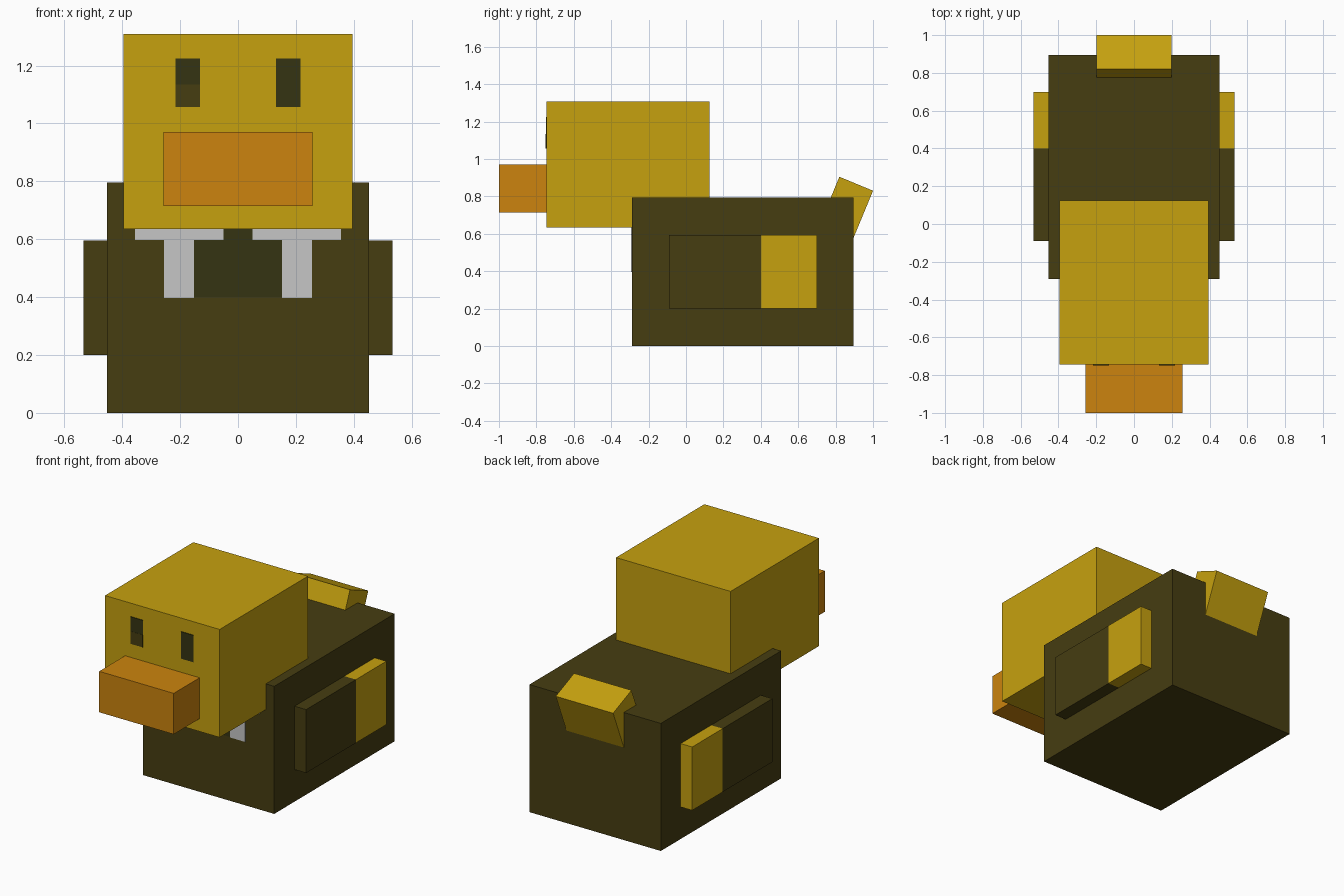
import bpy, bmesh, math
from mathutils import Matrix, Vector

cube = bpy.data.objects.get("Cube")
if cube:
    bpy.data.objects.remove(cube, do_unlink=True)


def make_material(name, rgb):
    """Flat material from 0-255 display values, stored as linear."""
    def lin(c):
        c /= 255
        return c / 12.92 if c <= 0.04045 else ((c + 0.055) / 1.055) ** 2.4
    color = (*[lin(c) for c in rgb], 1)
    mat = bpy.data.materials.new(name)
    mat.diffuse_color = color
    mat.use_nodes = True
    bsdf = next(n for n in mat.node_tree.nodes if n.type == 'BSDF_PRINCIPLED')
    bsdf.inputs["Base Color"].default_value = color
    return mat


yellow = make_material("yellow", (198, 161, 15))
orange = make_material("orange", (204, 132, 14))
brown = make_material("dark brown", (70, 61, 17))
green = make_material("dark green", (53, 52, 18))
grey = make_material("light grey", (198, 198, 198))


def box(name, xs, ys, zs, *mats, cut_y=None):
    """Box between the given limits; cut_y splits it into two colours."""
    bm = bmesh.new()
    bmesh.ops.create_cube(bm, size=1)
    spans = (xs, ys, zs)
    for v in bm.verts:
        v.co = Vector([lo + (c + 0.5) * (hi - lo) for c, (lo, hi) in zip(v.co, spans)])
    if cut_y is not None:
        bmesh.ops.bisect_plane(bm, geom=bm.verts[:] + bm.edges[:] + bm.faces[:],
                               plane_co=(0, cut_y, 0), plane_no=(0, 1, 0))
        for f in bm.faces:
            f.material_index = int(f.calc_center_median().y > cut_y)
    mesh = bpy.data.meshes.new(name)
    bm.to_mesh(mesh)
    bm.free()
    for m in mats:
        mesh.materials.append(m)
    obj = bpy.data.objects.new(name, mesh)
    bpy.context.collection.objects.link(obj)
    return obj


def plate(name, xs, front, zs, mat):
    """Thin painted detail on a front-facing surface."""
    return box(name, xs, (front - 0.004, front + 0.002), zs, mat)


def mirrored(side, lo, hi):
    return tuple(sorted((side * lo, side * hi)))


# Main blocks
body_front, head_front = -0.29, -0.745
box("body", (-0.453, 0.453), (body_front, 0.895), (0, 0.795), brown)
box("head", (-0.395, 0.395), (head_front, 0.125), (0.635, 1.308), yellow)
box("beak", (-0.257, 0.257), (-1, head_front + 0.01), (0.715, 0.97), orange)

# Tail: tilted block sunk into the upper rear edge of the body
tail = box("tail", (-0.198, 0.198), (0, 0.195), (-0.4, 0), yellow)
tail.matrix_world = Matrix.Translation((0, 0.82, 0.905)) @ Matrix.Rotation(math.radians(-22.5), 4, 'X')

# Wings, eyes and collar, repeated on both sides
for side, label in ((1, "left"), (-1, "right")):
    box(label + "_wing", mirrored(side, 0.44, 0.533), (-0.09, 0.7), (0.2, 0.595),
        brown, yellow, cut_y=0.4)
    plate(label + "_eye", mirrored(side, 0.132, 0.216), head_front, (1.057, 1.225), green)
    plate(label + "_collar", mirrored(side, 0.05, 0.355), body_front, (0.597, 0.65), grey)
    plate(label + "_collar_tab", mirrored(side, 0.152, 0.255), body_front, (0.397, 0.597), grey)

# Lower half of the right eye is brown
plate("right_eye_lower", (-0.216, -0.132), head_front - 0.001, (1.057, 1.135), brown)

# Dark chest patch between the collar tabs
plate("chest_patch", (-0.152, 0.152), body_front, (0.4, 0.597), green)
plate("chest_patch_top", (-0.05, 0.05), body_front, (0.597, 0.65), green)
